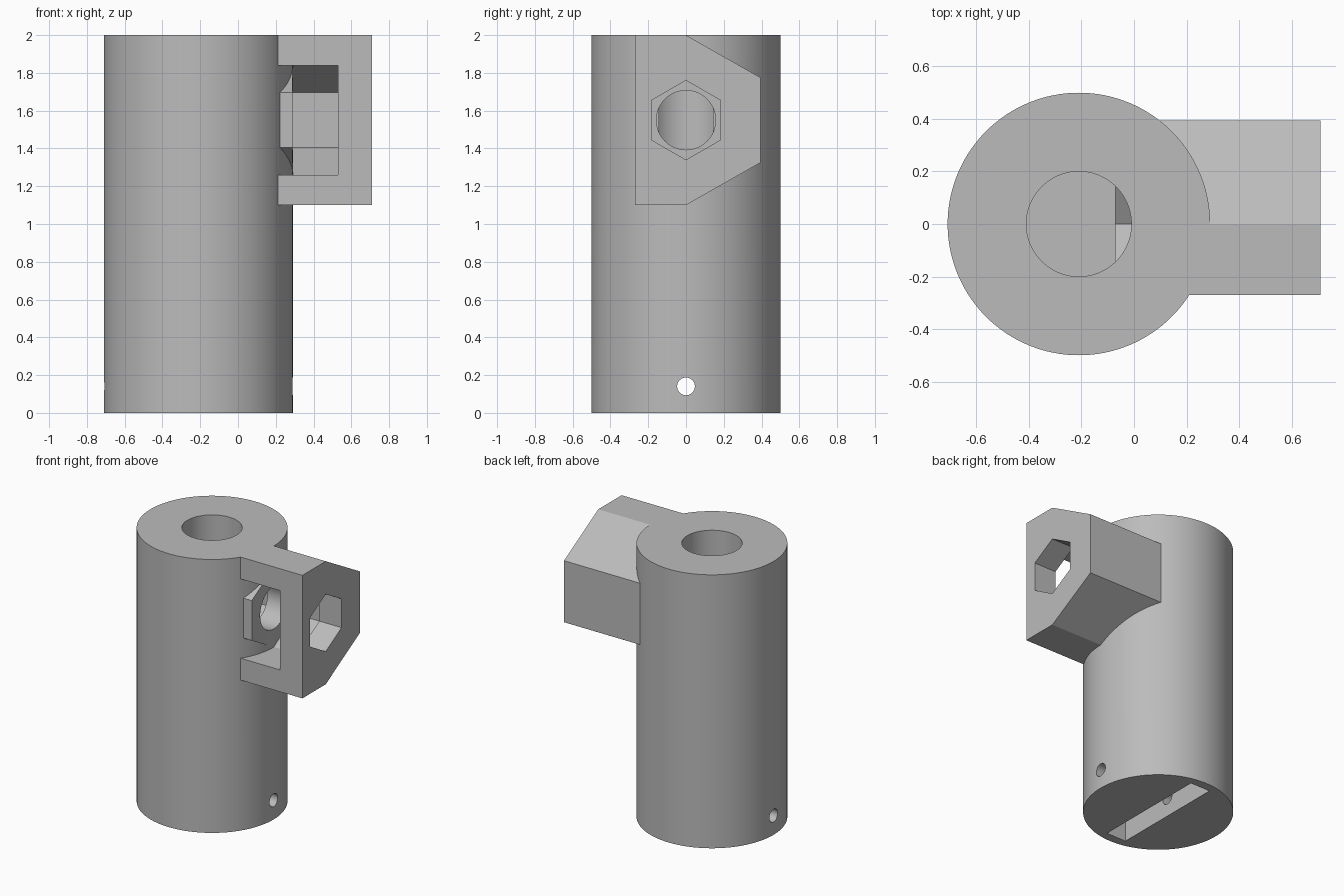
import bpy, bmesh, math
from mathutils import Matrix

cube = bpy.data.objects.get("Cube")
if cube:
    bpy.data.objects.remove(cube, do_unlink=True)

AXIS_X = -0.21      # tube axis
HOLE_Z = 1.55       # height of the clamp screw
NUT_R = 0.29        # nut pocket, corner radius

grey = bpy.data.materials.new("plain grey")
grey.use_nodes = True
colour = (0.5, 0.5, 0.5, 1)
grey.diffuse_color = colour
grey.node_tree.nodes["Principled BSDF"].inputs["Base Color"].default_value = colour


def add_object(name, bm):
    bmesh.ops.recalc_face_normals(bm, faces=bm.faces)
    mesh = bpy.data.meshes.new(name)
    bm.to_mesh(mesh)
    bm.free()
    mesh.materials.append(grey)
    obj = bpy.data.objects.new(name, mesh)
    bpy.context.collection.objects.link(obj)
    return obj


def prism_x(name, profile, x0, x1):
    """Extrude a (y, z) profile along x."""
    bm = bmesh.new()
    face = bm.faces.new([bm.verts.new((x0, y, z)) for y, z in profile])
    new = bmesh.ops.extrude_face_region(bm, geom=[face])["geom"]
    bmesh.ops.translate(bm, vec=(x1 - x0, 0, 0),
                        verts=[v for v in new if isinstance(v, bmesh.types.BMVert)])
    return add_object(name, bm)


def polygon(radius, sides, z=HOLE_Z):
    """Regular outline with a corner at the top."""
    turn = [2 * math.pi * i / sides for i in range(sides)]
    return [(radius * math.sin(a), z + radius * math.cos(a)) for a in turn]


def cylinder_z(name, radius, z0, z1, sides):
    bm = bmesh.new()
    bmesh.ops.create_cone(bm, cap_ends=True, segments=sides, radius1=radius, radius2=radius,
                          depth=z1 - z0, matrix=Matrix.Translation((AXIS_X, 0, (z0 + z1) / 2)))
    return add_object(name, bm)


def combine(target, other, operation):
    mod = target.modifiers.new(operation, 'BOOLEAN')
    mod.operation, mod.solver, mod.object = operation, 'EXACT', other
    bpy.context.view_layer.objects.active = target
    bpy.ops.object.modifier_apply(modifier=mod.name)
    bpy.data.objects.remove(other, do_unlink=True)


# Clamp block with chamfered back
block = prism_x("clamp_block", [(-0.27, 1.1), (0, 1.1), (0.395, 1.325), (0.395, 1.775),
                                (0, 2), (-0.27, 2)], 0, 0.71)

# Nut slot: open at the front, half hexagon at the back
flat = NUT_R * math.cos(math.pi / 6)
slot = prism_x("nut_slot", [(-0.6, HOLE_Z - NUT_R), (0, HOLE_Z - NUT_R),
                            (flat, HOLE_Z - NUT_R / 2), (flat, HOLE_Z + NUT_R / 2),
                            (0, HOLE_Z + NUT_R), (-0.6, HOLE_Z + NUT_R)], -0.1, 0.53)
combine(block, slot, 'DIFFERENCE')
combine(block, prism_x("hex_opening", polygon(0.21, 6), 0.4, 0.9), 'DIFFERENCE')

# Tube body with the block and hexagonal seat
body = cylinder_z("tube_body", 0.5, 0, 2, 128)
combine(body, block, 'UNION')
combine(body, prism_x("hex_seat", polygon(NUT_R + 0.002, 6), 0, 0.289), 'UNION')

# Blind bore, inner hex pocket and screw hole
combine(body, cylinder_z("bore", 0.2, 1.36, 2.2, 96), 'DIFFERENCE')
combine(body, prism_x("inner_pocket", polygon(NUT_R, 6), -0.07, 0.13), 'DIFFERENCE')
combine(body, prism_x("screw_hole", polygon(0.157, 64), 0, 0.35), 'DIFFERENCE')

# Blade slot underneath and cross pin hole
bm = bmesh.new()
bmesh.ops.create_cube(bm, size=1, matrix=Matrix.Translation((AXIS_X, 0, 0.04))
                      @ Matrix.Diagonal((0.16, 0.87, 0.48, 1)))
combine(body, add_object("blade_slot", bm), 'DIFFERENCE')
combine(body, prism_x("pin_hole", polygon(0.047, 32, 0.14), -1, 0.6), 'DIFFERENCE')

# Smooth round walls, sharp corners
bpy.ops.object.select_all(action='DESELECT')
body.select_set(True)
bpy.context.view_layer.objects.active = body
bpy.ops.object.shade_smooth_by_angle(angle=math.radians(25))
